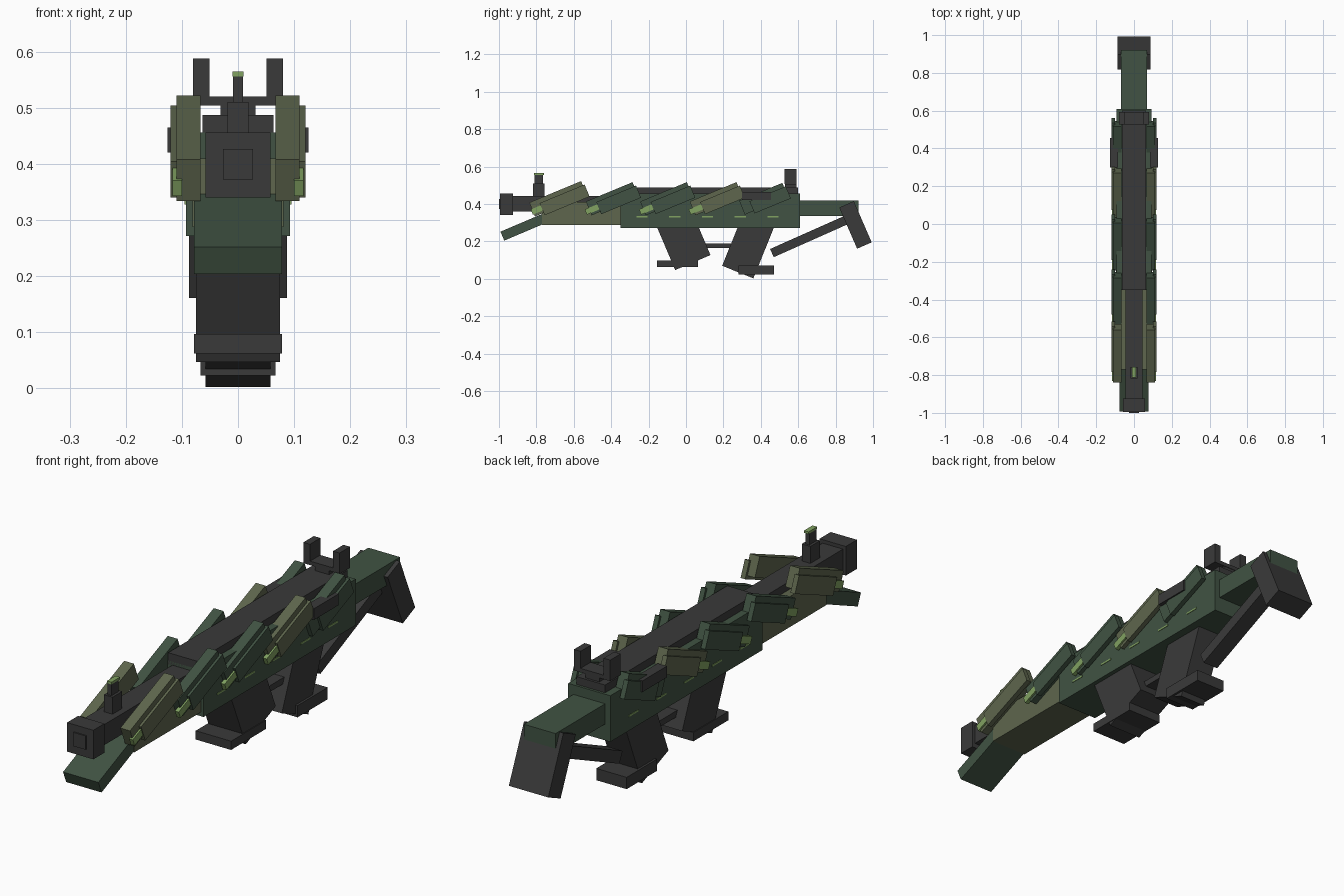
import bpy
from math import radians

cube = bpy.data.objects.get("Cube")
if cube:
    bpy.data.objects.remove(cube, do_unlink=True)


def material(name, rgb):
    m = bpy.data.materials.new(name)
    m.use_nodes = True
    color = (*rgb, 1)
    m.diffuse_color = color
    bsdf = m.node_tree.nodes["Principled BSDF"]
    bsdf.inputs["Base Color"].default_value = color
    bsdf.inputs["Roughness"].default_value = 0.8
    return m


GREEN = material("dark green", (0.052, 0.086, 0.056))
OLIVE = material("olive", (0.112, 0.133, 0.075))
METAL = material("charcoal", (0.042, 0.042, 0.042))
GLOW = material("bright green", (0.22, 0.36, 0.12))


def box(name, mat, x, y, z, tilt=0):
    """x = (min, max); y and z = (centre, size); tilt in degrees about x."""
    bpy.ops.mesh.primitive_cube_add(size=1)
    ob = bpy.context.object
    ob.name = name
    ob.location = ((x[0] + x[1]) / 2, y[0], z[0])
    ob.scale = (x[1] - x[0], y[1], z[1])
    ob.rotation_euler.x = radians(tilt)
    ob.data.materials.append(mat)
    return ob


def span(a, b):
    return ((a + b) / 2, b - a)


def mid(name, mat, half, y, z, tilt=0):
    return box(name, mat, (-half, half), y, z, tilt)


def pair(name, mat, x, y, z, tilt=0):
    box("left_" + name, mat, x, y, z, tilt)
    box("right_" + name, mat, (-x[1], -x[0]), y, z, tilt)


# Body
mid("receiver", GREEN, 0.093, span(-0.35, 0.61), span(0.272, 0.456))
mid("forend", OLIVE, 0.081, span(-0.77, -0.35), span(0.288, 0.41))
mid("nose_guard", GREEN, 0.078, (-0.862, 0.26), (0.279, 0.052), 23)
mid("top_rail", METAL, 0.063, span(-0.35, 0.6), span(0.44, 0.487))

# Barrel and muzzle
mid("barrel", METAL, 0.045, span(-0.94, -0.3), span(0.36, 0.442))
mid("muzzle_block", METAL, 0.058, span(-0.995, -0.925), span(0.34, 0.456))
mid("muzzle_bore", METAL, 0.027, span(-1.0, -0.98), span(0.372, 0.427))

# Sights
mid("front_sight_base", METAL, 0.019, span(-0.818, -0.757), span(0.43, 0.51))
mid("front_sight_post", METAL, 0.009, span(-0.81, -0.765), span(0.5, 0.558))
mid("front_sight_tip", GLOW, 0.01, span(-0.812, -0.758), span(0.556, 0.565))
mid("rear_sight_stem", METAL, 0.031, span(0.53, 0.59), span(0.48, 0.51))
mid("rear_sight_bar", METAL, 0.08, span(0.528, 0.592), span(0.504, 0.52))
pair("rear_sight_post", METAL, (0.051, 0.08), span(0.526, 0.592), span(0.506, 0.588))

# Magazine, grip and trigger bar
mid("magazine", METAL, 0.075, (-0.022, 0.205), (0.225, 0.3), 23)
mid("magazine_plate", METAL, 0.078, span(-0.155, 0.065), span(0.062, 0.097))
mid("grip", METAL, 0.058, (0.333, 0.18), (0.175, 0.3), -22)
mid("grip_plate", METAL, 0.067, span(0.28, 0.47), span(0.023, 0.07))
mid("trigger_bar", METAL, 0.035, span(0.05, 0.28), span(0.165, 0.19))

# Stock
mid("stock", GREEN, 0.07, span(0.6, 0.922), span(0.337, 0.418))
mid("butt_plate", METAL, 0.087, (0.906, 0.085), (0.288, 0.24), 23.5)
mid("stock_strut", METAL, 0.035, (0.665, 0.45), (0.229, 0.048), 24)

# Overlapping side scales: slab, raised outer panel and bright insert
scales = [
    (-0.684, 0.30, OLIVE, True),
    (-0.395, 0.27, GREEN, True),
    (-0.105, 0.27, GREEN, True),
    (0.160, 0.27, OLIVE, True),
    (0.415, 0.25, GREEN, False),
]
for i, (y, length, mat, lit) in enumerate(scales):
    n = f"_{i + 1}"
    pair("scale" + n, mat, (0.067, 0.11), (y, length), (0.428, 0.08), 22.5)
    pair("scale_panel" + n, mat, (0.1, 0.12), (y + 0.035, length - 0.04), (0.422, 0.07), 22.5)
    if lit:
        pair("scale_insert" + n, GLOW, (0.1, 0.117), (y - 0.085, 0.12), (0.38, 0.03), 22.5)

# Bolt blocks and small lit slits along the receiver
pair("bolt_block", METAL, (0.085, 0.126), span(0.3, 0.455), span(0.42, 0.465))
for i in range(5):
    pair(f"receiver_slit_{i + 1}", GLOW, (0.09, 0.095), (-0.235 + i * 0.175, 0.06), (0.331, 0.007))
